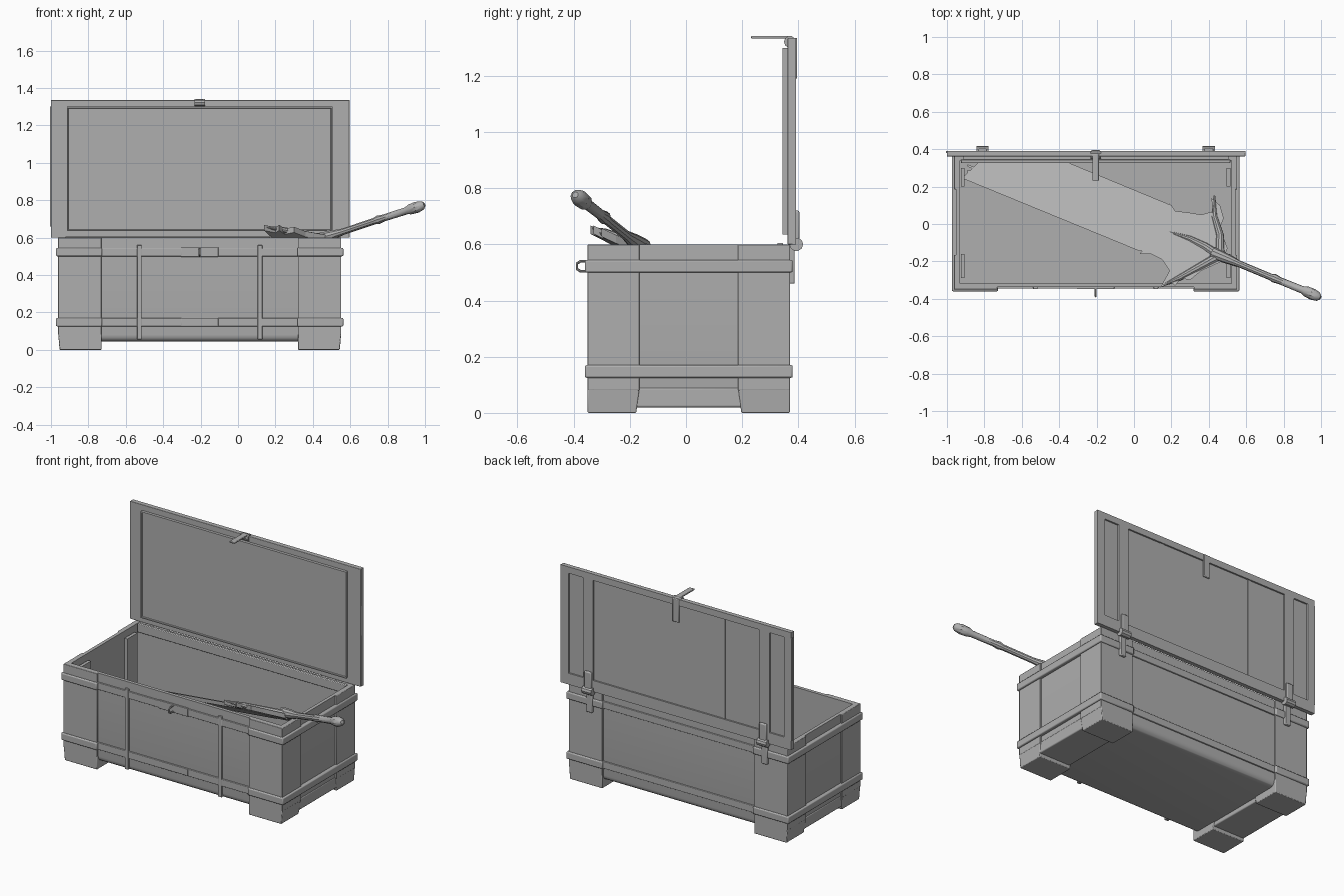
import bpy, bmesh
from mathutils import Vector

cube = bpy.data.objects.get("Cube")
if cube:
    bpy.data.objects.remove(cube, do_unlink=True)

SHADE = (0.43, 0.43, 0.43, 1)
grey = bpy.data.materials.new("mid_grey")
grey.use_nodes = True
grey.diffuse_color = SHADE
grey.node_tree.nodes["Principled BSDF"].inputs["Base Color"].default_value = SHADE

CX = -0.205  # middle of the chest in x


def add_mesh(name, bm):
    bmesh.ops.recalc_face_normals(bm, faces=bm.faces)
    me = bpy.data.meshes.new(name)
    bm.to_mesh(me)
    bm.free()
    ob = bpy.data.objects.new(name, me)
    bpy.context.collection.objects.link(ob)
    me.materials.append(grey)
    return ob


def smooth(ob):
    bpy.ops.object.select_all(action='DESELECT')
    ob.select_set(True)
    bpy.context.view_layer.objects.active = ob
    bpy.ops.object.shade_smooth_by_angle(angle=0.6)


def soften(ob, width):
    mod = ob.modifiers.new("soft_edges", 'BEVEL')
    mod.width = width
    mod.segments = 2
    smooth(ob)


def box_mesh(x0, x1, y0, y1, z0, z1):
    bm = bmesh.new()
    bmesh.ops.create_cube(bm, size=1)
    bmesh.ops.scale(bm, vec=(x1 - x0, y1 - y0, z1 - z0), verts=bm.verts)
    bmesh.ops.translate(bm, vec=((x0 + x1) / 2, (y0 + y1) / 2, (z0 + z1) / 2), verts=bm.verts)
    return bm


def box(name, x0, x1, y0, y1, z0, z1, bevel=0.0):
    ob = add_mesh(name, box_mesh(x0, x1, y0, y1, z0, z1))
    if bevel:
        soften(ob, bevel)


def sides(name, a, b, *rest, bevel=0.0):
    """Mirrored pair of boxes, a..b measured outward from the chest middle."""
    box(name + "_left", CX + a, CX + b, *rest, bevel=bevel)
    box(name + "_right", CX - b, CX - a, *rest, bevel=bevel)


def tube(name, points, radii, roundness=3):
    cu = bpy.data.curves.new(name, 'CURVE')
    cu.dimensions = '3D'
    cu.bevel_depth = 1
    cu.bevel_resolution = roundness
    cu.use_fill_caps = True
    sp = cu.splines.new('POLY')
    sp.points.add(len(points) - 1)
    for p, co, r in zip(sp.points, points, radii):
        p.co = (*co, 1)
        p.radius = r
    ob = bpy.data.objects.new(name, cu)
    bpy.context.collection.objects.link(ob)
    cu.materials.append(grey)
    bpy.ops.object.select_all(action='DESELECT')
    ob.select_set(True)
    bpy.context.view_layer.objects.active = ob
    bpy.ops.object.convert(target='MESH')
    smooth(bpy.context.view_layer.objects.active)


# Hollow chest body with rounded lower edges
bm = box_mesh(CX - 0.747, CX + 0.747, -0.338, 0.36, 0.045, 0.6)
low = [e for e in bm.edges if all(v.co.z < 0.1 for v in e.verts)]
bmesh.ops.bevel(bm, geom=low, offset=0.035, segments=4, affect='EDGES', profile=0.5)
bm.normal_update()
top = [f for f in bm.faces if f.normal.z > 0.9]
bmesh.ops.inset_region(bm, faces=top, thickness=0.03)
out = bmesh.ops.extrude_face_region(bm, geom=top)
bmesh.ops.delete(bm, geom=top, context='FACES_ONLY')
floor = [g for g in out['geom'] if isinstance(g, bmesh.types.BMVert)]
bmesh.ops.translate(bm, vec=(0, 0, -0.5), verts=floor)
smooth(add_mesh("chest_body", bm))

# Corner posts, feet and bands
for tag, y0, y1, ya, yb in (("front", -0.35, -0.165, -0.35, -0.325), ("back", 0.185, 0.37, 0.35, 0.37)):
    sides(tag + "_corner_face", 0.525, 0.757, ya, yb, 0.08, 0.6, bevel=0.003)
    sides(tag + "_corner_side", 0.735, 0.757, y0, y1, 0.08, 0.6, bevel=0.003)
    for s, side in ((1, "left"), (-1, "right")):
        xs = sorted((CX + s * 0.525, CX + s * 0.757))
        bm = box_mesh(*xs, y0, y1, 0, 0.095)
        for v in bm.verts:
            if v.co.z < 0.01:
                v.co.x += 0.008 * (-s if abs(v.co.x - CX) > 0.7 else 0)
                if abs(v.co.y) < 0.3:
                    v.co.y += -0.012 if tag == "front" else 0.012
        soften(add_mesh(f"{tag}_{side}_foot", bm), 0.004)
    # front and back stretches of the bands
    out_y = -0.36 if tag == "front" else 0.38
    in_y = -0.33 if tag == "front" else 0.35
    mid_y = -0.346 if tag == "front" else 0.367
    for level, z in (("lower", 0.125), ("upper", 0.5)):
        sides(f"{tag}_{level}_corner_band", 0.522, 0.765, *sorted((out_y, in_y)), z, z + 0.045, bevel=0.006)
        box(f"{tag}_{level}_middle_band", CX - 0.53, CX + 0.53, *sorted((mid_y, in_y)), z, z + 0.045, 0.003)
for level, z in (("lower", 0.125), ("upper", 0.5)):
    sides(level + "_side_band", 0.738, 0.768, -0.36, 0.38, z, z + 0.045, bevel=0.006)
sides("side_sill", 0.53, 0.75, -0.18, 0.2, 0.02, 0.09, bevel=0.006)

# Upright straps on the front, plates on the inner end walls
sides("front_strap", 0.31, 0.335, -0.348, -0.33, 0.055, 0.56, bevel=0.003)
sides("inner_front_plate", 0.7, 0.72, -0.29, -0.16, 0.1, 0.56)
sides("inner_back_plate", 0.7, 0.72, 0.2, 0.3, 0.1, 0.56)
box("inner_back_lip", CX - 0.72, CX + 0.72, 0.325, 0.345, 0.55, 0.605, 0.004)

# Lock plates and staple on the front
box("lock_plate", CX - 0.1, CX + 0.1, -0.348, -0.335, 0.497, 0.548, 0.002)
box("lower_lock_plate", CX - 0.1, CX + 0.1, -0.348, -0.335, 0.127, 0.17, 0.002)
tube("staple", [(CX, -0.34, 0.54), (CX, -0.375, 0.54), (CX, -0.388, 0.532),
                (CX, -0.388, 0.512), (CX, -0.375, 0.504), (CX, -0.34, 0.504)], [0.005] * 6, 2)

# Open lid: slab, raised inner panel, frame rails and straps on the outside
box("lid_slab", -1.0, 0.595, 0.362, 0.381, 0.6, 1.335, 0.002)
bm = box_mesh(CX - 0.71, CX + 0.71, 0.344, 0.364, 0.635, 1.3)
bm.normal_update()
face = [f for f in bm.faces if f.normal.y < -0.9]
bmesh.ops.inset_region(bm, faces=face, thickness=0.009, depth=0)
bmesh.ops.inset_region(bm, faces=face, thickness=0.004, depth=-0.006)
add_mesh("lid_inner_panel", bm)
box("lid_top_rail", -1.0, 0.595, 0.379, 0.391, 1.295, 1.335)
box("lid_bottom_rail", -1.0, 0.595, 0.379, 0.391, 0.6, 0.67)
sides("lid_outer_stile", 0.745, 0.8, 0.379, 0.391, 0.66, 1.3)
sides("lid_inner_stile", 0.575, 0.645, 0.379, 0.391, 0.66, 1.3)
sides("lid_strap", 0.31, 0.335, 0.379, 0.384, 0.66, 1.3)

# Hinges
for s, side in ((1, "left"), (-1, "right")):
    x = CX + s * 0.605
    tube(side + "_hinge_knuckle", [(x - 0.033, 0.393, 0.6), (x + 0.033, 0.393, 0.6)], [0.024] * 2)
    box(side + "_hinge_upper_leaf", x - 0.024, x + 0.024, 0.385, 0.404, 0.6, 0.72, 0.006)
    box(side + "_hinge_lower_leaf", x - 0.02, x + 0.02, 0.365, 0.387, 0.46, 0.6, 0.005)

# Hasp at the lid edge
tube("hasp_knuckle", [(CX - 0.028, 0.37, 1.321), (CX + 0.028, 0.37, 1.321)], [0.021] * 2)
box("hasp_leaf", CX - 0.022, CX + 0.022, 0.385, 0.396, 1.19, 1.335, 0.004)
box("hasp_tongue", CX - 0.018, CX + 0.018, 0.232, 0.375, 1.333, 1.342, 0.003)


# Sword lying tilted in the chest
def on_sword(x, y, lift=0.0):
    return Vector((x, y, 0.59 + 0.077 * (x - 0.45) - 0.56 * (y + 0.17) + lift))


def sheet(name, outline, thick, lift=0.0):
    bm = bmesh.new()
    face = bm.faces.new([bm.verts.new(on_sword(x, y, lift)) for x, y in outline])
    out = bmesh.ops.extrude_face_region(bm, geom=[face])
    vs = [g for g in out['geom'] if isinstance(g, bmesh.types.BMVert)]
    bmesh.ops.translate(bm, vec=(0, 0, -thick), verts=vs)
    add_mesh(name, bm)


sheet("sword_blade", [(-0.92, 0.245), (-0.82, 0.34), (-0.38, 0.34), (0.2, 0.1),
                      (0.27, 0), (0.25, -0.15), (0.03, -0.145)], 0.025)
for i, shift in enumerate((0.045, 0.075)):
    sheet(f"blade_ridge_{i}", [(-0.89, 0.232 + shift), (-0.89, 0.244 + shift),
                               (0.1, -0.162 + shift), (0.1, -0.174 + shift)], 0.01, 0.006)
sheet("sword_guard", [(0.03, -0.16), (0.09, -0.16), (0.15, -0.19), (0.19, -0.25), (0.14, -0.34),
                      (0.2, -0.31), (0.22, -0.33), (0.25, -0.29), (0.3, -0.3), (0.36, -0.25),
                      (0.47, -0.2), (0.5, -0.13), (0.46, -0.02), (0.48, 0.03), (0.46, 0.1),
                      (0.41, 0.14), (0.43, 0.07), (0.36, 0.05), (0.3, 0.06),
                      (0.22, 0.07), (0.19, 0.11), (0.18, 0)], 0.03, 0.006)
for name, path in (("front_guard_horn", [(0.46, -0.17), (0.35, -0.23), (0.24, -0.29), (0.15, -0.33)]),
                   ("back_guard_horn", [(0.46, -0.17), (0.46, -0.06), (0.43, 0.04), (0.43, 0.15)]),
                   ("middle_guard_spine", [(0.47, -0.18), (0.38, -0.12), (0.3, -0.08), (0.18, -0.04)])):
    tube(name, [on_sword(x, y) for x, y in path], [0.026, 0.021, 0.016, 0.005])
tube("sword_handle", [(0.42, -0.155, 0.59), (0.5, -0.187, 0.613), (0.56, -0.212, 0.631), (0.73, -0.283, 0.688),
                      (0.75, -0.29, 0.695), (0.78, -0.303, 0.705), (0.9, -0.352, 0.743), (0.92, -0.36, 0.75),
                      (0.955, -0.376, 0.762), (0.985, -0.389, 0.772), (0.997, -0.394, 0.776)],
     [0.033, 0.026, 0.018, 0.018, 0.024, 0.019, 0.02, 0.028, 0.031, 0.024, 0.011])
